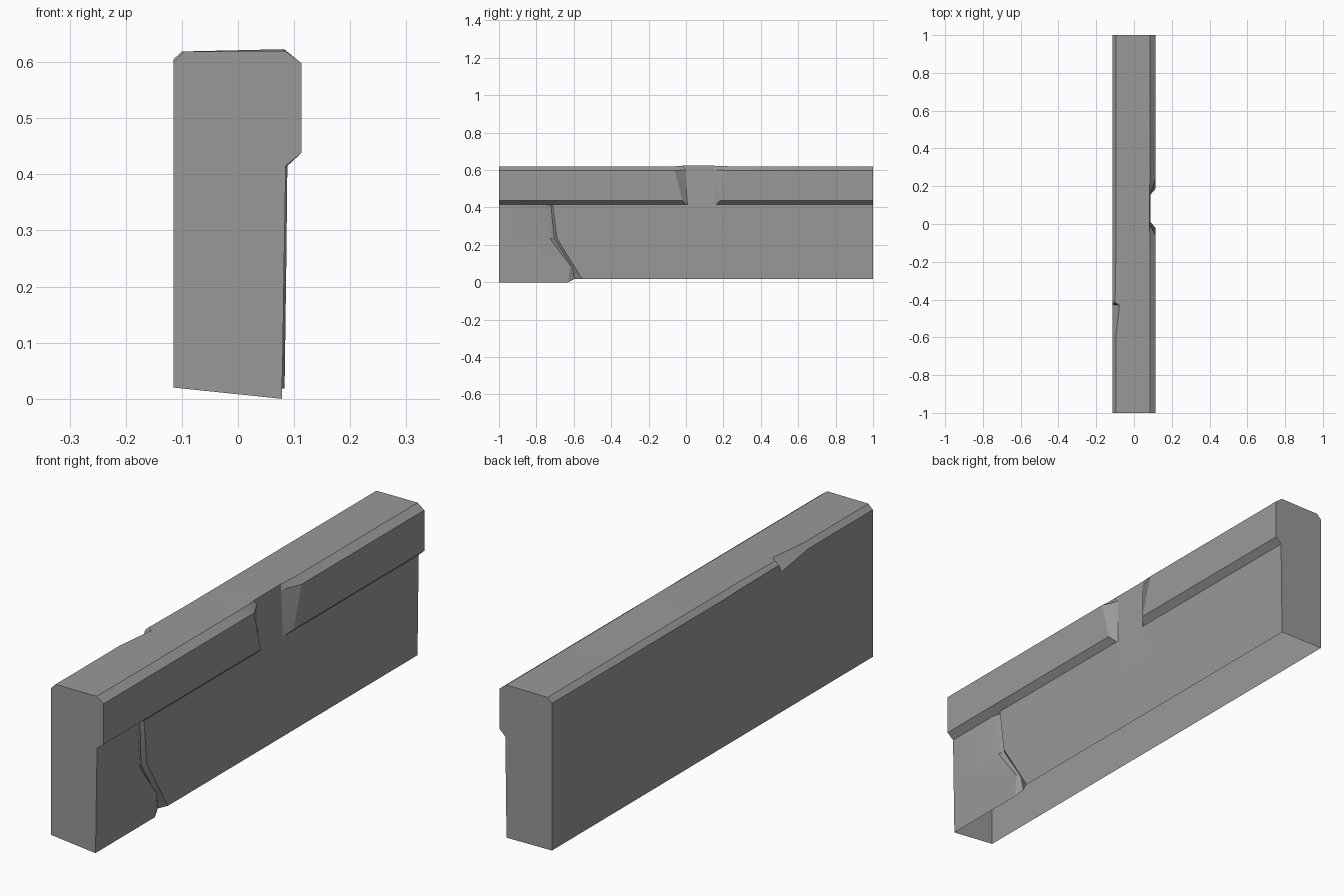
import bpy, bmesh, math

cube = bpy.data.objects.get("Cube")
if cube:
    bpy.data.objects.remove(cube, do_unlink=True)

stone = bpy.data.materials.new("grey stone")
stone.use_nodes = True
colour = (0.32, 0.32, 0.32, 1)
stone.diffuse_color = colour
stone.node_tree.nodes["Principled BSDF"].inputs["Base Color"].default_value = colour

# Cross-section, from the lower left edge over the top to the lower right edge
NAMES = ["foot_l", "edge_l", "top_l", "top_r", "edge_r", "lip",
         "face_top", "face_mid", "face_low", "foot_r"]
MAIN = dict(zip(NAMES, [(-0.115, 0.02), (-0.115, 0.60), (-0.096, 0.619), (0.084, 0.62),
                        (0.113, 0.598), (0.113, 0.438), (0.088, 0.415),
                        (0.086, 0.235), (0.084, 0.09), (0.083, 0.018)]))
# The broken end piece sits slightly lower and further in
BROKEN = dict(face_top=(0.085, 0.415), face_mid=(0.082, 0.235),
              face_low=(0.08, 0.09), foot_r=(0.078, 0.0))
GROOVE = dict(face_top=(0.078, 0.412), face_mid=(0.07, 0.235),
              face_low=(0.066, 0.085), foot_r=(0.066, 0.018))
NOTCH = dict(top_r=(0.082, 0.623), edge_r=(0.083, 0.60), lip=(0.086, 0.438))


def station(y, shape=None, slant=None):
    """One ring across the kerb; slant moves single points along its length."""
    ring = {**MAIN, **(shape or {})}
    return [(ring[n][0], (slant or {}).get(n, y), ring[n][1]) for n in NAMES]


def crack(top, mid, low, foot):
    return dict(face_top=top, face_mid=mid, face_low=low, foot_r=foot)


rings = [
    station(-1, BROKEN),
    # diagonal crack in the right face
    station(-0.765, BROKEN, crack(-0.75, -0.728, -0.62, -0.63)),
    station(-0.73, GROOVE, crack(-0.722, -0.705, -0.61, -0.595)),
    station(-0.71, None, crack(-0.712, -0.69, -0.60, -0.555)),
    # chipped left top edge
    station(-0.60, None, crack(-0.58, -0.55, -0.52, -0.50)),
    station(-0.43, dict(edge_l=(-0.115, 0.572), top_l=(-0.077, 0.619))),
    station(-0.415, dict(edge_l=(-0.115, 0.605), top_l=(-0.10, 0.619))),
    station(-0.17, dict(edge_l=(-0.115, 0.603))),
    # notch knocked out of the right overhang
    station(-0.06, None, dict(lip=-0.02, face_top=0.0)),
    station(0.0, NOTCH, dict(top_r=-0.02, lip=0.005, face_top=0.01)),
    station(0.15, NOTCH, dict(lip=0.155, face_top=0.15)),
    station(0.235, None, dict(lip=0.185, face_top=0.16)),
    station(1),
]

# Skin the rings; the underside is left open
bm = bmesh.new()
rows = [[bm.verts.new(p) for p in ring] for ring in rings]
for a, b in zip(rows, rows[1:]):
    for i in range(len(NAMES) - 1):
        bm.faces.new((a[i], b[i], b[i + 1], a[i + 1]))
bm.faces.new(rows[0])
bm.faces.new(rows[-1][::-1])
bmesh.ops.recalc_face_normals(bm, faces=bm.faces)
top = max(bm.faces, key=lambda f: f.calc_center_median().z)
if top.normal.z < 0:
    bmesh.ops.reverse_faces(bm, faces=bm.faces)

mesh = bpy.data.meshes.new("kerb_stone")
bm.to_mesh(mesh)
bm.free()
mesh.materials.append(stone)
kerb = bpy.data.objects.new("kerb_stone", mesh)
bpy.context.collection.objects.link(kerb)
bpy.context.view_layer.objects.active = kerb
kerb.select_set(True)
bpy.ops.object.shade_smooth_by_angle(angle=math.radians(25))
